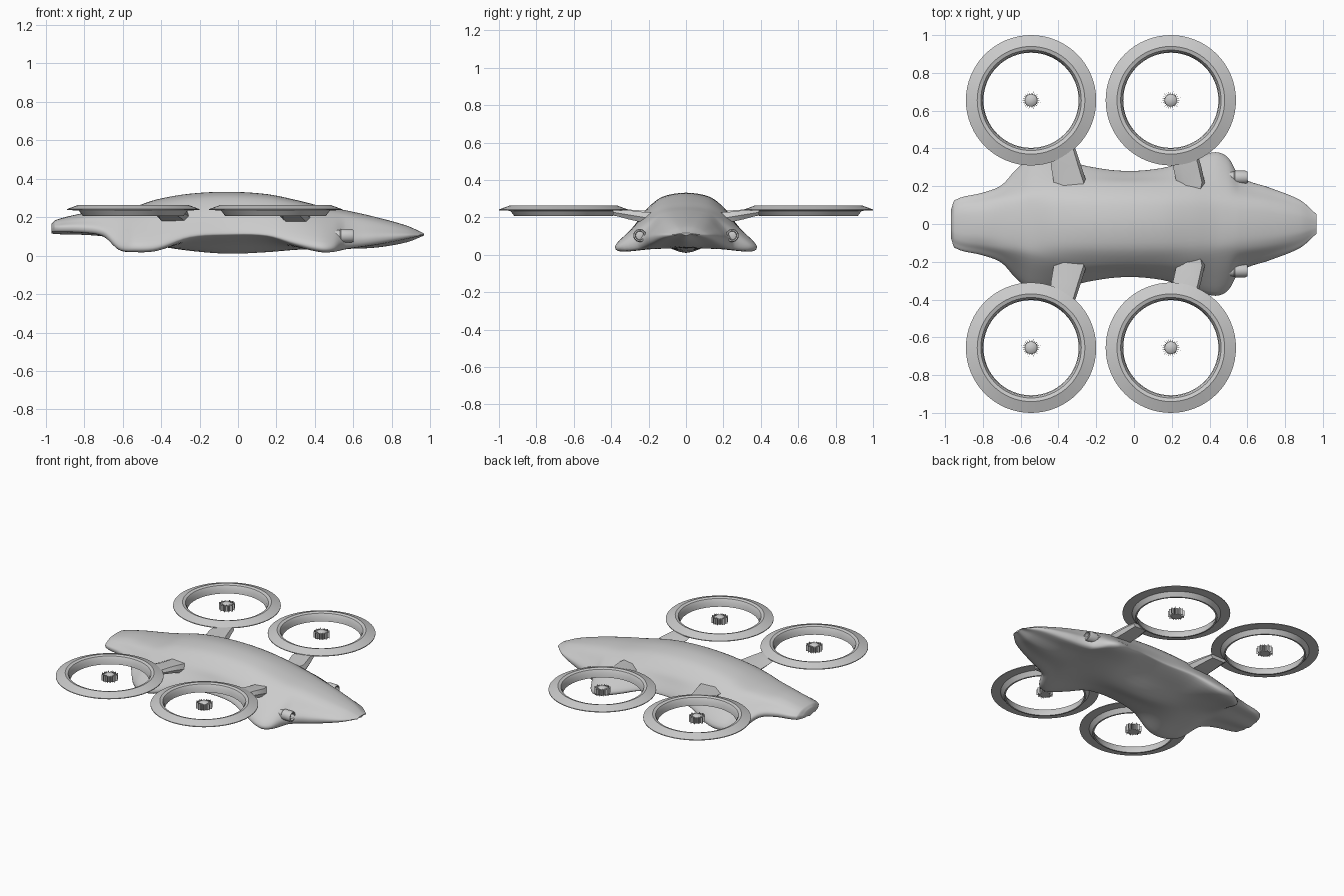
import bpy, bmesh, math
from mathutils import Vector

if "Cube" in bpy.data.objects:
    bpy.data.objects.remove(bpy.data.objects["Cube"])


def make_object(name, bm, angle=35):
    bmesh.ops.recalc_face_normals(bm, faces=bm.faces)
    me = bpy.data.meshes.new(name)
    bm.to_mesh(me)
    bm.free()
    ob = bpy.data.objects.new(name, me)
    bpy.context.collection.objects.link(ob)
    bpy.ops.object.select_all(action='DESELECT')
    ob.select_set(True)
    bpy.context.view_layer.objects.active = ob
    bpy.ops.object.shade_smooth_by_angle(angle=math.radians(angle))
    return ob


def loft(bm, rings):
    rows = [[bm.verts.new(p) for p in r] for r in rings]
    n = len(rows[0])
    for a, b in zip(rows, rows[1:]):
        for i in range(n):
            j = (i + 1) % n
            bm.faces.new((a[i], a[j], b[j], b[i]))
    bm.faces.new(rows[0])
    bm.faces.new(rows[-1])


def hermite(p0, p1, m0, m1, t):
    return ((2*t**3 - 3*t*t + 1)*p0 + (t**3 - 2*t*t + t)*m0
            + (3*t*t - 2*t**3)*p1 + (t**3 - t*t)*m1)


# Hull stations: x, half width, top z, shoulder y, shoulder z, edge z, under-edge z, keel z
stations = [
    (-.97, .07, .165, .045, .155, .14, .125, .115),
    (-.95, .125, .185, .08, .175, .15, .125, .112),
    (-.8, .165, .222, .11, .2, .15, .12, .108),
    (-.7, .205, .232, .13, .21, .13, .1, .1),
    (-.62, .29, .243, .15, .215, .06, .03, .085),
    (-.54, .345, .255, .17, .225, .055, .018, .07),
    (-.42, .35, .293, .19, .24, .06, .025, .05),
    (-.25, .305, .322, .205, .245, .11, .085, .025),
    (-.05, .28, .332, .21, .245, .12, .1, .01),
    (.15, .295, .32, .205, .24, .115, .095, .018),
    (.3, .34, .29, .19, .235, .08, .05, .03),
    (.43, .375, .258, .16, .225, .055, .018, .035),
    (.5, .345, .246, .15, .215, .055, .02, .035),
    (.56, .25, .236, .14, .205, .085, .035, .035),
    (.72, .19, .2, .115, .175, .1, .06, .042),
    (.88, .125, .155, .075, .14, .108, .09, .07),
    (.967, .05, .116, .03, .114, .11, .107, .104),
]


def slope(k, i):
    a, b = stations[max(i - 1, 0)], stations[min(i + 1, len(stations) - 1)]
    return (b[k] - a[k]) / (b[0] - a[0])


def section(s):
    x, w, t, sy, sz, e, u, b = s
    half = [(0, t), (.6*sy, t - .25*(t - sz)), (sy, sz),
            ((sy + w)/2, .55*sz + .45*e), (w, e), (.93*w, u),
            (.5*w, (u + b)/2 + .004), (0, b)]
    loop = half + [(-y, z) for y, z in half[-2:0:-1]]
    n, out = len(loop), []
    for i in range(n):
        p = [Vector(loop[(i + k) % n]) for k in (-1, 0, 1, 2)]
        for j in range(4):
            q = hermite(p[1], p[2], (p[2] - p[0])*.45, (p[3] - p[1])*.45, j/4)
            out.append((x, q.x, q.y))
    return out


# Smooth hull with canopy hump and drooping corners
rings = []
for i in range(len(stations) - 1):
    a, b = stations[i], stations[i + 1]
    d = b[0] - a[0]
    for j in range(5):
        rings.append(section([a[0] + d*j/5] + [
            hermite(a[k], b[k], slope(k, i)*d, slope(k, i + 1)*d, j/5)
            for k in range(1, 8)]))
rings.append(section(stations[-1]))
bm = bmesh.new()
loft(bm, rings)
make_object("hull", bm, 50)


def revolve(name, profile, origin, axis, closed, segs=48):
    # Spin a (radius, height) profile about z or x
    bm = bmesh.new()
    rows = []
    for i in range(segs):
        a = 2*math.pi*i/segs
        row = []
        for r, h in profile:
            c, s = r*math.cos(a), r*math.sin(a)
            p = (c, s, h) if axis == 'z' else (h, c, s)
            row.append(bm.verts.new(Vector(p) + Vector(origin)))
        rows.append(row)
    n = len(profile)
    for i in range(segs):
        a, b = rows[i], rows[(i + 1) % segs]
        for j in range(n if closed else n - 1):
            k = (j + 1) % n
            bm.faces.new((a[j], a[k], b[k], b[j]))
    bmesh.ops.remove_doubles(bm, verts=bm.verts, dist=1e-5)
    return make_object(name, bm)


duct_profile = [(.345, .237), (.345, .242), (.285, .264), (.266, .258),
                (.256, .24), (.252, .206), (.262, .206), (.284, .235)]
hub_profile = [(0, .212), (.034, .212), (.034, .25), (.022, .26), (0, .263)]
nozzle_profile = [(0, .42), (.026, .42), (.03, .53), (.035, .535), (.035, .59),
                  (.031, .6), (.024, .6), (.022, .575), (0, .582)]

# Arms: inner, middle and outer cuts as (y, x min, x max, z min, z max)
arms = {
    "rear_arm": [(.14, -.42, -.26, .17, .235), (.22, -.425, -.25, .172, .236),
                 (.31, -.44, -.28, .195, .242), (.40, -.44, -.31, .212, .244)],
    "front_arm": [(.12, .27, .345, .165, .225), (.22, .225, .375, .17, .228),
                  (.31, .205, .355, .19, .238), (.39, .21, .33, .212, .243)],
}

for side, label in ((1, "left"), (-1, "right")):
    for cx, place in ((-.545, "rear"), (.195, "front")):
        at = (cx, side*.655, 0)
        revolve(f"{place}_{label}_duct", duct_profile, at, 'z', True, 64)
        revolve(f"{place}_{label}_hub", hub_profile, at, 'z', False, 20)
        # Thin radial fins round the hub
        bm = bmesh.new()
        for i in range(24):
            a = 2*math.pi*i/24
            r = .053 if i % 2 else .046
            u = Vector((math.cos(a), math.sin(a), 0))
            v = Vector((-u.y, u.x, 0))*.002
            tri = [u*.03 + v, u*.03 - v, u*r]
            loft(bm, [[Vector(at) + p + Vector((0, 0, z)) for p in tri]
                      for z in (.213, .256)])
        make_object(f"{place}_{label}_hub_fins", bm)
    for name, cuts in arms.items():
        bm = bmesh.new()
        loft(bm, [[(x0, side*y, z0 + .6*(z1 - z0)), (x0 + .3*(x1 - x0), side*y, z1),
                   (x1 - .1*(x1 - x0), side*y, z1), (x1, side*y, z0 + .5*(z1 - z0)),
                   (x1 - .1*(x1 - x0), side*y, z0), (x0 + .2*(x1 - x0), side*y, z0)]
                  for y, x0, x1, z0, z1 in cuts])
        make_object(f"{label}_{name}", bm)
    revolve(f"{label}_nozzle", nozzle_profile, (0, side*.247, .103), 'x', False, 28)
